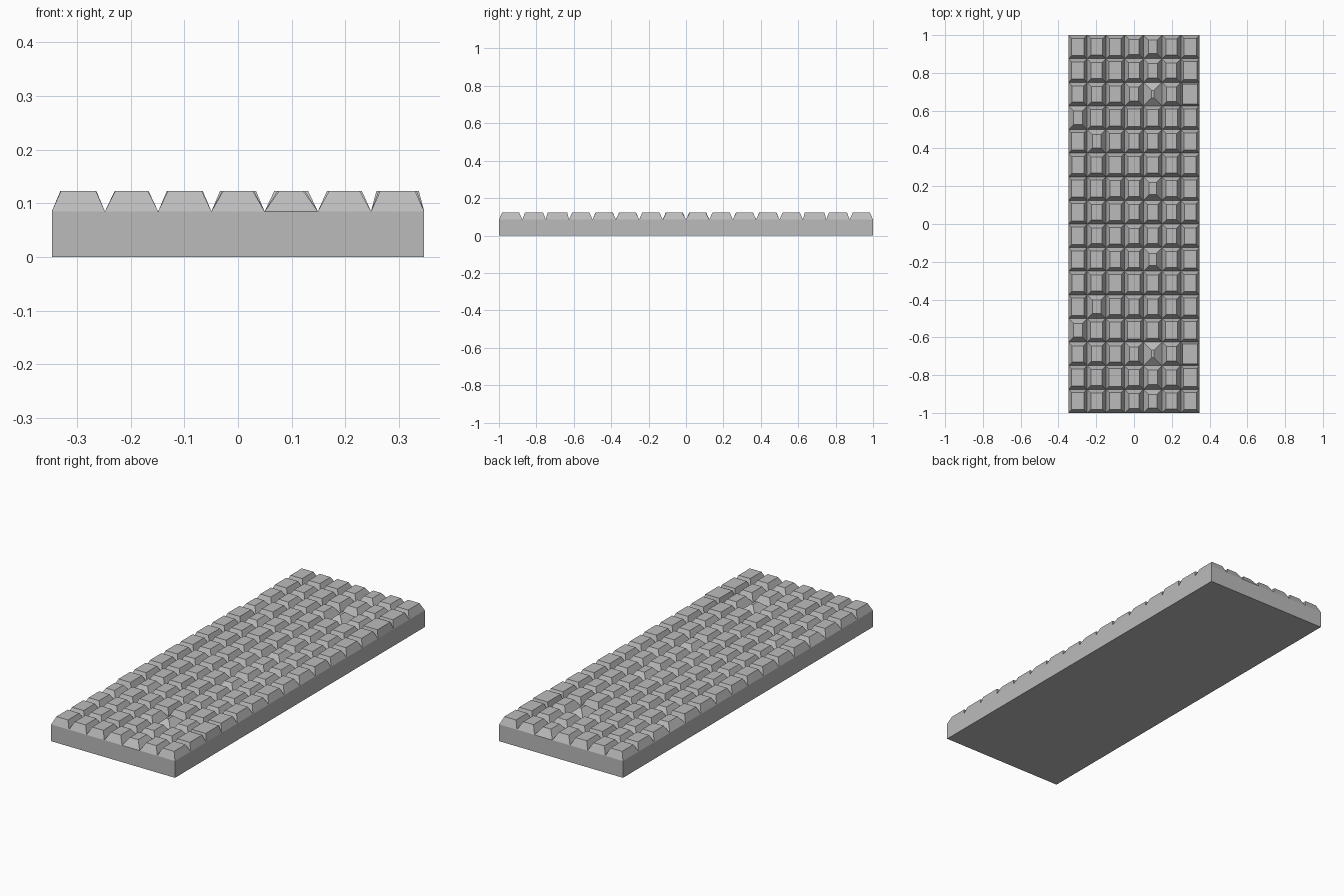
import bpy, bmesh

if "Cube" in bpy.data.objects:
    bpy.data.objects.remove(bpy.data.objects["Cube"])

W, L = 0.694, 2.0              # slab footprint
BASE, TOP = 0.085, 0.123       # groove height and stud height
COLS, ROWS = 7, 16
CX, CY = W / COLS, L / ROWS

# Stud bevel widths in thousandths, outermost row first, mirrored front to back
INSETS = [
    (17, 19, 18, 22, 27, 21, 17),
    (17, 21, 16, 20, 24, 22, 14),
    (20, 22, 20, 25, 43, 24, 10),
    (26, 18, 20, 16, 18, 17, 16),
    (16, 27, 20, 22, 22, 22, 17),
    (18, 20, 17, 18, 20, 20, 18),
    (17, 18, 21, 21, 30, 21, 16),
    (17, 22, 19, 23, 22, 23, 20),
]

grey = bpy.data.materials.new("stone grey")
grey.diffuse_color = (0.5, 0.5, 0.5, 1)
grey.use_nodes = True
grey.node_tree.nodes["Principled BSDF"].inputs["Base Color"].default_value = grey.diffuse_color

bm = bmesh.new()

# Studded top: one grid cell per stud
xs = [-W / 2 + i * CX for i in range(COLS + 1)]
ys = [-L / 2 + j * CY for j in range(ROWS + 1)]
grid = [[bm.verts.new((x, y, BASE)) for x in xs] for y in ys]
for j in range(ROWS):
    for i in range(COLS):
        d = INSETS[min(j, ROWS - 1 - j)][i] / 1000
        low = [grid[j][i], grid[j][i + 1], grid[j + 1][i + 1], grid[j + 1][i]]
        signs = [(1, 1), (-1, 1), (-1, -1), (1, -1)]
        high = [bm.verts.new((v.co.x + sx * d, v.co.y + sy * d, TOP))
                for v, (sx, sy) in zip(low, signs)]
        bm.faces.new(high)
        for k in range(4):
            n = (k + 1) % 4
            bm.faces.new((low[k], low[n], high[n], high[k]))

# Slab sides and underside: one flat face each
ring = ([grid[0], [r[-1] for r in grid], grid[-1][::-1],
         [r[0] for r in grid][::-1]])
feet = [bm.verts.new((side[0].co.x, side[0].co.y, 0)) for side in ring]
for k, side in enumerate(ring):
    bm.faces.new([feet[k], feet[(k + 1) % 4]] + side[::-1])
bm.faces.new(feet[::-1])
bmesh.ops.recalc_face_normals(bm, faces=bm.faces)

mesh = bpy.data.meshes.new("studded_slab")
bm.to_mesh(mesh)
bm.free()
mesh.materials.append(grey)
slab = bpy.data.objects.new("studded_slab", mesh)
bpy.context.collection.objects.link(slab)
